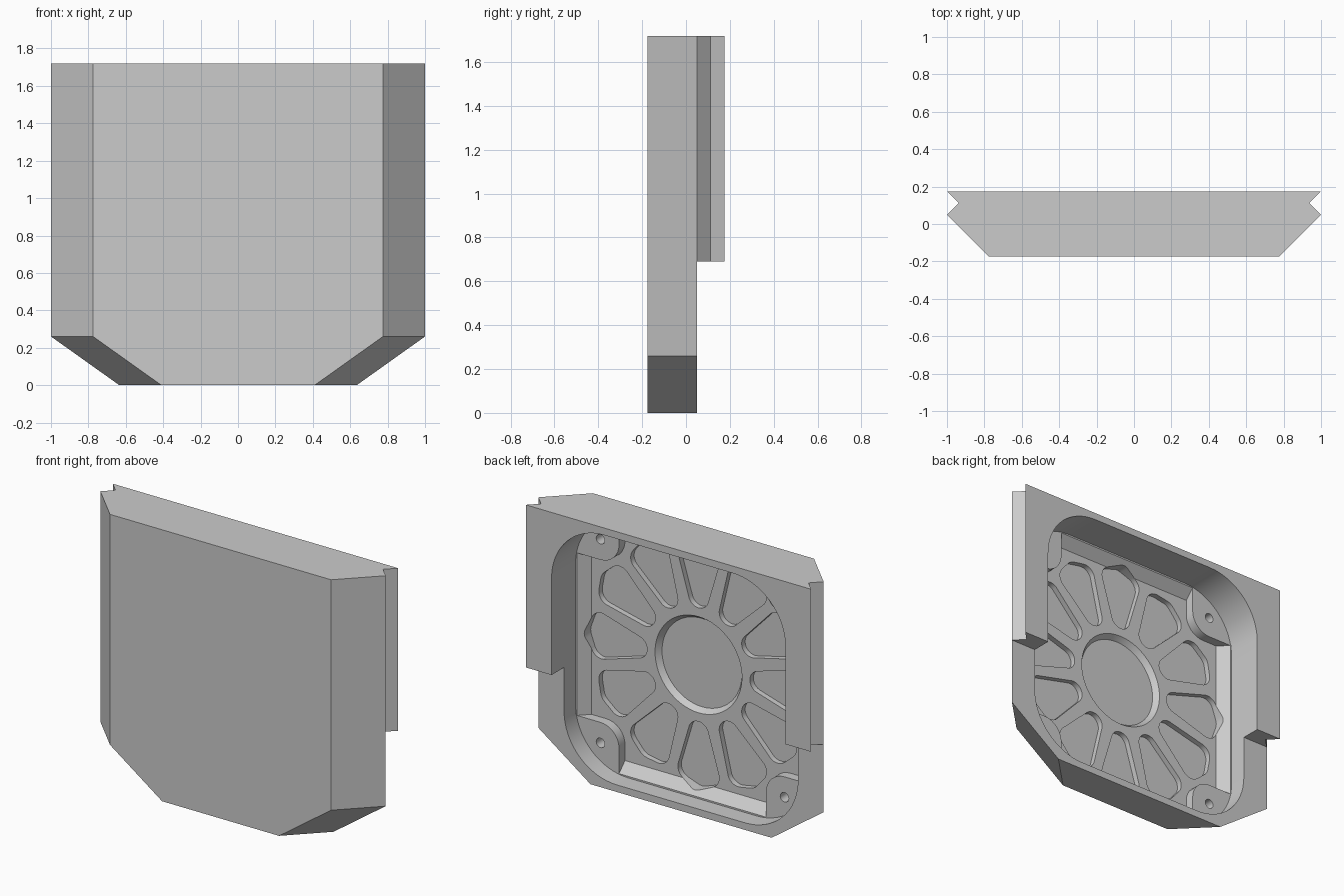
import bpy, bmesh
from math import sin, cos, pi, radians
from mathutils import Vector
from mathutils.geometry import convex_hull_2d

if "Cube" in bpy.data.objects:
    bpy.data.objects.remove(bpy.data.objects["Cube"])

H, MID = 1.72, 0.86          # height and centre of the fan pattern
LEDGE, FLOOR, DEEP = -0.065, -0.125, -0.16   # depths (y) inside the back


def loft(name, loop_a, loop_b):
    """Solid between two loops with equal point counts."""
    bm = bmesh.new()
    a = [bm.verts.new(p) for p in loop_a]
    b = [bm.verts.new(p) for p in loop_b]
    n = len(a)
    bm.faces.new(a)
    bm.faces.new(b)
    for i in range(n):
        j = (i + 1) % n
        bm.faces.new((a[i], a[j], b[j], b[i]))
    bmesh.ops.recalc_face_normals(bm, faces=bm.faces)
    me = bpy.data.meshes.new(name)
    bm.to_mesh(me)
    bm.free()
    ob = bpy.data.objects.new(name, me)
    bpy.context.collection.objects.link(ob)
    return ob


def prism_y(name, pts, y0, y1):
    return loft(name, [(x, y0, z) for x, z in pts], [(x, y1, z) for x, z in pts])


def cut(target, cutter):
    """Subtract the cutter and remove it."""
    m = target.modifiers.new("cut", 'BOOLEAN')
    m.operation, m.solver, m.object = 'DIFFERENCE', 'EXACT', cutter
    bpy.ops.object.select_all(action='DESELECT')
    bpy.context.view_layer.objects.active = target
    target.select_set(True)
    bpy.ops.object.modifier_apply(modifier=m.name)
    bpy.data.objects.remove(cutter)


def circle(cx, cz, r, n=32):
    return [(cx + r * cos(2 * pi * i / n), cz + r * sin(2 * pi * i / n)) for i in range(n)]


def hull(pts):
    return [pts[i] for i in convex_hull_2d([Vector(p) for p in pts])]


def rect(hx, hz, y):
    return [(sx * hx, y, MID + sz * hz) for sx, sz in ((-1, -1), (1, -1), (1, 1), (-1, 1))]


# body: top profile with V notches in the sides
half = [(0.775, -0.175), (1, 0.05), (0.9375, 0.1125), (1, 0.175)]
profile = half + [(-x, y) for x, y in reversed(half)]
body = loft("fan_housing", [(x, y, 0) for x, y in profile], [(x, y, H) for x, y in profile])

# thinner lower half
cut(body, prism_y("step_cutter", [(-2, -1), (2, -1), (2, 0.69), (-2, 0.69)], 0.05, 1))

# slanted bottom corners
for s in (-1, 1):
    loops = []
    for y in (-0.3, 0.1):
        k = y - 0.05
        loops.append([(s * (x + k), y, z) for x, z in
                      ((0.562, -0.052), (1.365, 0.52), (1.365, -0.052))])
    cut(body, loft("corner_cutter", *loops))

# rounded main cavity, open at the back
r, corners = 0.37, []
for sx in (-1, 1):
    for sz in (-1, 1):
        corners += circle(sx * (0.82 - r), MID + sz * (0.815 - r), r, 64)
cut(body, prism_y("cavity_cutter", hull(corners), LEDGE, 0.5))

# bevelled pocket, leaving four screw lugs standing
pocket = loft("pocket_cutter", rect(0.815, 0.81, -0.06), rect(0.75, 0.745, FLOOR))
for sx in (-1, 1):
    for sz in (-1, 1):
        lug = circle(0.645, 0.645, 0.13) + [(0.95, 0.515), (0.95, 0.95), (0.515, 0.95)]
        lug = [(sx * x, MID + sz * z) for x, z in hull(lug)]
        cut(pocket, prism_y("lug", lug, -0.3, 0.1))
cut(body, pocket)

# screw holes
for sx in (-1, 1):
    for sz in (-1, 1):
        cut(body, prism_y("hole_cutter", circle(sx * 0.645, MID + sz * 0.645, 0.03, 20), -0.14, 0))

# round hub recess with sloped rim
cut(body, loft("hub_cutter", [(x, -0.11, z) for x, z in circle(0, MID, 0.315, 64)],
               [(x, DEEP, z) for x, z in circle(0, MID, 0.28, 64)]))

# twelve teardrop recesses around the hub
tear = hull(circle(0.43, 0, 0.07) + circle(0.68, 0.07, 0.075)
            + circle(0.68, -0.07, 0.075) + circle(0.70, 0, 0.08))
for i in range(12):
    a = radians(30 * i)
    pts = [(x * cos(a) - z * sin(a), MID + x * sin(a) + z * cos(a)) for x, z in tear]
    cut(body, prism_y("slot_cutter", pts, DEEP, -0.05))

bpy.ops.object.select_all(action='DESELECT')
body.select_set(True)
bpy.context.view_layer.objects.active = body
bpy.ops.object.shade_smooth_by_angle(angle=radians(30))
